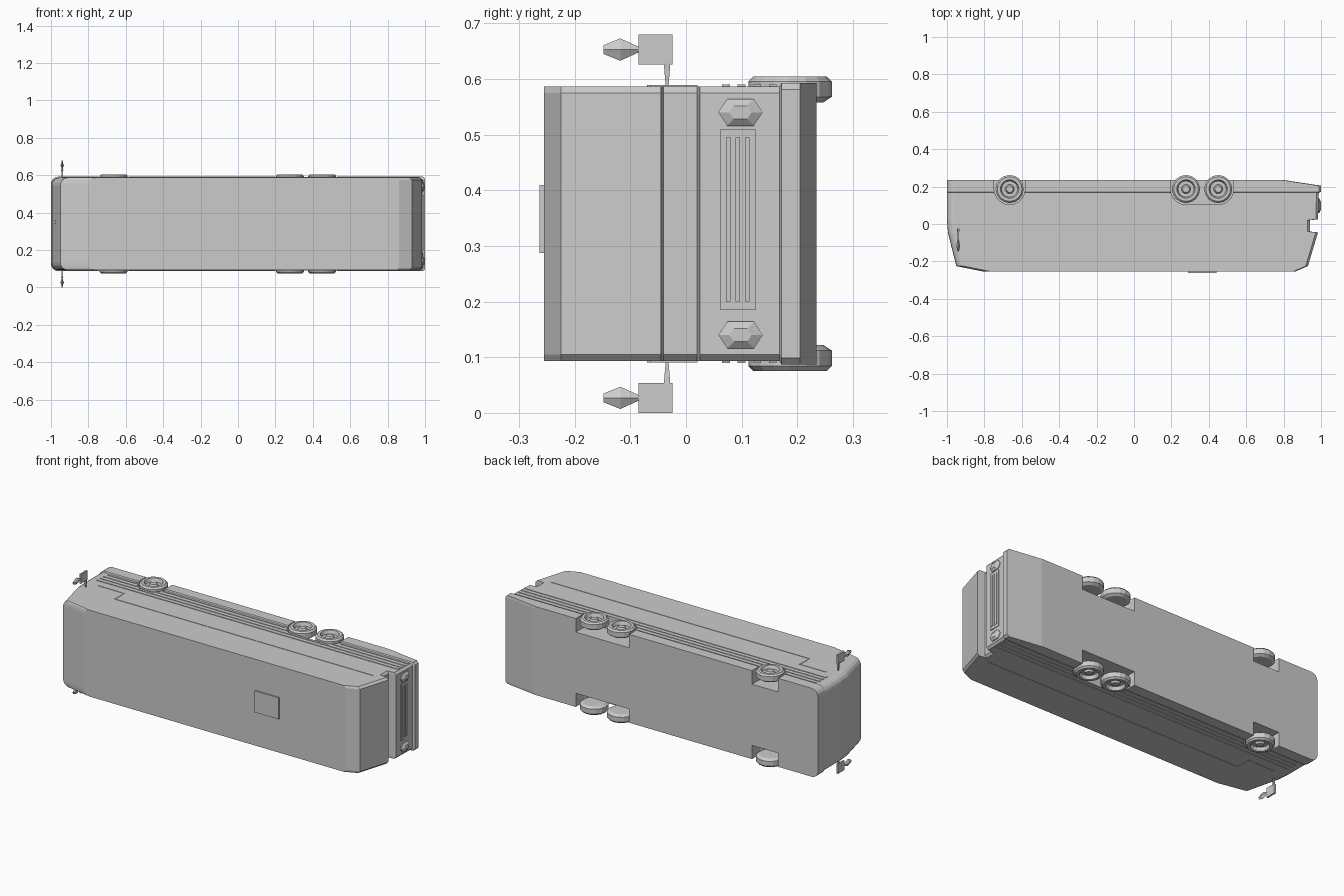
import bpy, bmesh, math
from mathutils import Matrix, Vector

cube = bpy.data.objects.get("Cube")
if cube:
    bpy.data.objects.remove(cube, do_unlink=True)

grey = bpy.data.materials.new("plain grey")
grey.use_nodes = True
colour = (0.6, 0.6, 0.6, 1)
grey.diffuse_color = colour
grey.node_tree.nodes["Principled BSDF"].inputs["Base Color"].default_value = colour

MID = 0.34  # the coach lies on its side; its width runs along z around this height


def finish(name, bm):
    bmesh.ops.recalc_face_normals(bm, faces=bm.faces)
    mesh = bpy.data.meshes.new(name)
    bm.to_mesh(mesh)
    bm.free()
    mesh.materials.append(grey)
    obj = bpy.data.objects.new(name, mesh)
    bpy.context.collection.objects.link(obj)
    return obj


def box(name, x, y, z):
    """Box from (low, high) ranges."""
    bm = bmesh.new()
    bmesh.ops.create_cube(bm, size=1)
    for v in bm.verts:
        v.co = Vector([r[0] if c < 0 else r[1] for c, r in zip(v.co, (x, y, z))])
    return finish(name, bm)


def side_range(side, a, b):
    return tuple(sorted((MID + side * a, MID + side * b)))


def loft(name, rings, caps=True):
    bm = bmesh.new()
    loops = [[bm.verts.new(p) for p in ring] for ring in rings]
    n = len(loops[0])
    for a, b in zip(loops, loops[1:]):
        for i in range(n):
            j = (i + 1) % n
            bm.faces.new((a[i], a[j], b[j], b[i]))
    if caps:
        bm.faces.new(loops[0])
        bm.faces.new(loops[-1])
    return finish(name, bm)


def body_ring(y, nose, tail, half, r=0.04):
    """Outline of the body at one level, with rounded nose corners."""
    pts = []
    for s in (1, -1):
        arc = []
        for k in range(5):
            a = math.pi / 2 * k / 4
            arc.append((nose + r - r * math.sin(a), y, MID + s * (half - r + r * math.cos(a))))
        edge = [(tail, y, MID + s * (half - 0.012)), (tail - 0.012, y, MID + s * half)]
        half_ring = edge + arc
        pts += half_ring if s == 1 else half_ring[::-1]
    return pts


# Body shell, from roof to floor
H, W = 0.247, 0.253
body = loft("coach_body", [body_ring(*s) for s in (
    (-0.255, -0.80, 0.86, H), (-0.225, -0.95, 0.93, H), (-0.045, -0.995, 0.984, H),
    (-0.04, -0.995, 0.94, H), (0.02, -1.0, 0.94, H), (0.025, -1.0, 0.984, H),
    (0.168, -1.0, 0.988, H), (0.172, -1.0, 1.0, W), (0.205, -1.0, 1.0, W),
    (0.235, -1.0, 0.80, W))])


# Wheel wells
def cut(target, cutter):
    mod = target.modifiers.new("cut", "BOOLEAN")
    mod.operation, mod.solver, mod.object = "DIFFERENCE", "EXACT", cutter
    bpy.context.view_layer.update()
    result = target.evaluated_get(bpy.context.evaluated_depsgraph_get())
    mesh = bpy.data.meshes.new_from_object(result)
    target.modifiers.clear()
    target.data = mesh
    bpy.data.objects.remove(cutter, do_unlink=True)


AXLE_Y = 0.187
for first, last in ((-0.665, -0.665), (0.278, 0.45)):
    for side in (1, -1):
        arch = [(first - 0.083, 0.3)]
        arch += [(first - 0.083 * math.cos(a), AXLE_Y - 0.083 * math.sin(a))
                 for a in (math.pi / 2 * k / 5 for k in range(6))]
        arch += [(last + 0.083 * math.sin(a), AXLE_Y - 0.083 * math.cos(a))
                 for a in (math.pi / 2 * k / 5 for k in range(1 if first == last else 0, 6))]
        arch.append((last + 0.083, 0.3))
        cutter = loft("well_cutter", [[(x, y, MID + side * d) for x, y in arch]
                                      for d in (0.175, 0.3)])
        cut(body, cutter)

# Wheels: tyre and dished hub turned from one profile
WHEEL = ((0.012, 0.218), (0.06, 0.218), (0.075, 0.228), (0.075, 0.256), (0.066, 0.265),
         (0.05, 0.265), (0.043, 0.246), (0.025, 0.246), (0.018, 0.258))
for label, wx in (("front", -0.665), ("drive", 0.278), ("rear", 0.45)):
    for side, word in ((1, "upper"), (-1, "lower")):
        rings = [[(wx + r * math.cos(k * math.pi / 8), AXLE_Y + r * math.sin(k * math.pi / 8),
                   MID + side * d) for k in range(16)] for r, d in WHEEL]
        loft(f"{label}_wheel_{word}", rings)

# Both flanks: trim rails, window band sill, mirrors and lamps
for side, word in ((1, "upper"), (-1, "lower")):
    for i in range(4):
        y = 0.065 + 0.028 * i
        end = 0.97
        if i == 3:
            for k, (a, b) in enumerate(((-0.93, -0.75), (-0.58, 0.19), (0.54, end))):
                box(f"trim_rail_{word}_low_{k}", (a, b), (y, y + 0.014),
                    side_range(side, H - 0.002, H + 0.003))
        else:
            gaps = ((-0.94, -0.73), (-0.6, 0.22), (0.51, end)) if i == 2 else ((-0.94, end),)
            for k, (a, b) in enumerate(gaps):
                box(f"trim_rail_{word}_{i}_{k}", (a, b), (y, y + 0.014),
                    side_range(side, H - 0.002, H + 0.003))
    box(f"window_sill_{word}", (-0.73, 0.9), (-0.07, -0.064),
        side_range(side, H - 0.002, H + 0.002))
    box(f"front_window_sill_{word}", (-0.9, -0.73), (0.015, 0.021),
        side_range(side, H - 0.002, H + 0.002))
    box(f"window_step_{word}", (-0.736, -0.73), (-0.07, 0.021),
        side_range(side, H - 0.002, H + 0.002))

    # Mirror on a tapered arm
    box(f"mirror_plate_{word}", (-0.945, -0.935), (-0.085, -0.024), side_range(side, 0.286, 0.34))
    arm = [[(-0.94 + dx * w, -0.034 + dy * w, MID + side * d)
            for dx, dy in ((-1, -1), (1, -1), (1, 1), (-1, 1))]
           for d, w in ((0.24, 0.002), (0.29, 0.006))]
    loft(f"mirror_arm_{word}", arm)
    horn = [[(-0.94 + dx * w, y, MID + side * 0.313 + dz * h)
             for dx, dz in ((-1, 0), (0, -1), (1, 0), (0, 1))]
            for y, w, h in ((-0.148, 0.004, 0.008), (-0.118, 0.01, 0.02), (-0.085, 0.004, 0.005))]
    loft(f"mirror_horn_{word}", horn)

    # Faceted tail lamp and thin headlamp
    lamp = [[(x, 0.098 + 0.04 * sy * k, MID + side * 0.2 + 0.024 * sz * k)
             for sy, sz in ((-1, 0), (-0.6, -1), (0.6, -1), (1, 0), (0.6, 1), (-0.6, 1))]
            for x, k in ((0.975, 1), (0.99, 1), (1.0, 0.5))]
    loft(f"tail_lamp_{word}", lamp)
    box(f"headlamp_{word}", (-1.0, -0.997), (0.1, 0.15), side_range(side, 0.12, 0.195))

# Tail: engine cover panel and slats
box("engine_cover", (0.975, 0.99), (0.062, 0.125), (0.185, 0.51))
for i in range(3):
    y = 0.072 + 0.017 * i
    box(f"engine_slat_{i}", (0.985, 0.994), (y, y + 0.008), (0.2, 0.495))

# Nose: wipers lying on the windscreen
for i, (z0, z1) in enumerate(((0.25, 0.36), (0.45, 0.34))):
    wiper = [[(x, y + dy, z) for dy in (0, 0.008) for x in
              ((nose - 0.004, nose + 0.01) if dy == 0 else (nose + 0.01, nose - 0.004))]
             for nose, y, z in ((-0.99, -0.02, z0), (-0.973, -0.12, z1))]
    loft(f"wiper_{i}", wiper)

# Roof hatch
box("roof_hatch", (0.29, 0.44), (-0.263, -0.25), (0.287, 0.41))
